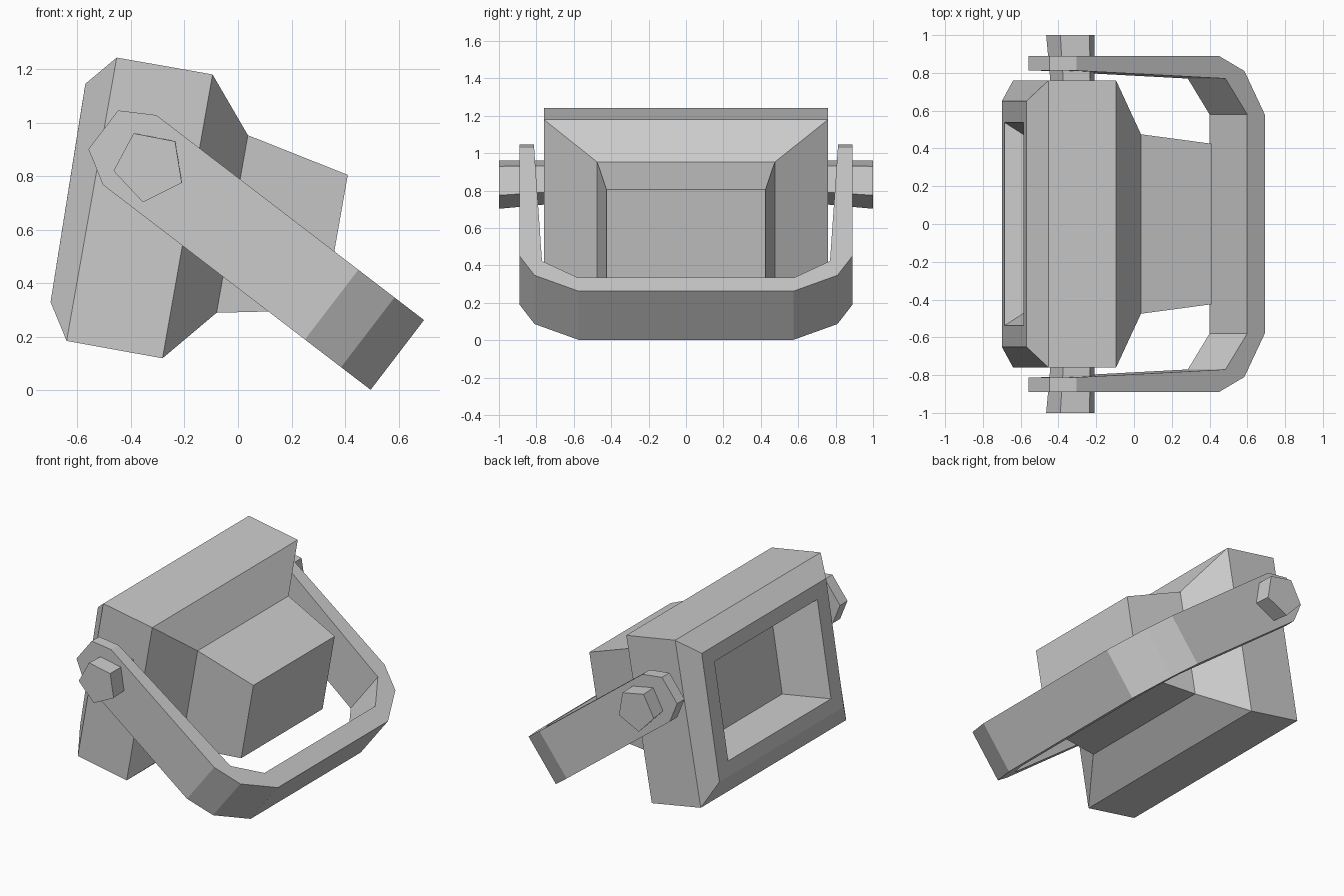
import bpy, bmesh
from mathutils import Vector

if "Cube" in bpy.data.objects:
    bpy.data.objects.remove(bpy.data.objects["Cube"])


def loft(name, rings):
    """Skin a list of equal-length vertex rings and cap both ends."""
    bm = bmesh.new()
    loops = [[bm.verts.new(p) for p in ring] for ring in rings]
    n = len(loops[0])
    for a, b in zip(loops, loops[1:]):
        for i in range(n):
            j = (i + 1) % n
            bm.faces.new((a[i], a[j], b[j], b[i]))
    bm.faces.new(loops[0])
    bm.faces.new(loops[-1][::-1])
    bmesh.ops.recalc_face_normals(bm, faces=bm.faces)
    mesh = bpy.data.meshes.new(name)
    bm.to_mesh(mesh)
    bm.free()
    obj = bpy.data.objects.new(name, mesh)
    bpy.context.collection.objects.link(obj)
    return obj


# Lamp housing: rectangles (top x,z / bottom x,z / half width), recess floor to rear
sections = [
    ((-0.358, 0.952), (-0.438, 0.448), 0.38),
    ((-0.585, 1.053), (-0.685, 0.422), 0.537),
    ((-0.57, 1.145), (-0.70, 0.33), 0.65),
    ((-0.453, 1.243), (-0.64, 0.185), 0.76),
    ((-0.095, 1.18), (-0.282, 0.12), 0.76),
    ((0.037, 0.953), (-0.08, 0.29), 0.475),
    ((0.41, 0.805), (0.321, 0.30), 0.425),
]
loft("lamp_housing", [
    [(t[0], -y, t[1]), (t[0], y, t[1]), (b[0], y, b[1]), (b[0], -y, b[1])]
    for t, b, y in sections])

# U-shaped bracket: (outer s, outer y, inner s, inner y, half width) along the strap
D = Vector((0.794, 0, -0.608))
W = Vector((0.608, 0, 0.794))
origin = Vector((0.595, 0, 0.1325))
stations = [
    (-1.383, 0.89, -1.383, 0.812, 0.091),
    (-1.259, 0.89, -1.259, 0.812, 0.164),
    (-0.309, 0.89, -0.265, 0.77, 0.164),
    (-0.139, 0.81, -0.1925, 0.675, 0.164),
    (0.0, 0.575, -0.12, 0.58, 0.164),
]
mirrored = [(a, -b, c, -d, h) for a, b, c, d, h in reversed(stations)]


def at(s, y, w):
    return origin + D * s + W * w + Vector((0, y, 0))


loft("mounting_bracket", [
    [at(a, b, h), at(a, b, -h), at(c, d, -h), at(c, d, h)]
    for a, b, c, d, h in stations + mirrored])

# Five-sided pivot knobs, narrowing slightly towards the housing
pentagon = [(-0.39, 0.96), (-0.235, 0.93), (-0.21, 0.775), (-0.355, 0.703), (-0.465, 0.82)]


def knob_ring(y, k):
    return [(-0.21 + (x + 0.21) * k, y, 0.96 + (z - 0.96) * k) for x, z in pentagon]


knob = loft("pivot_knobs", [knob_ring(0.72, 0.9), knob_ring(1.0, 1.0)])
knob.modifiers.new("mirror", 'MIRROR').use_axis = (False, True, False)
